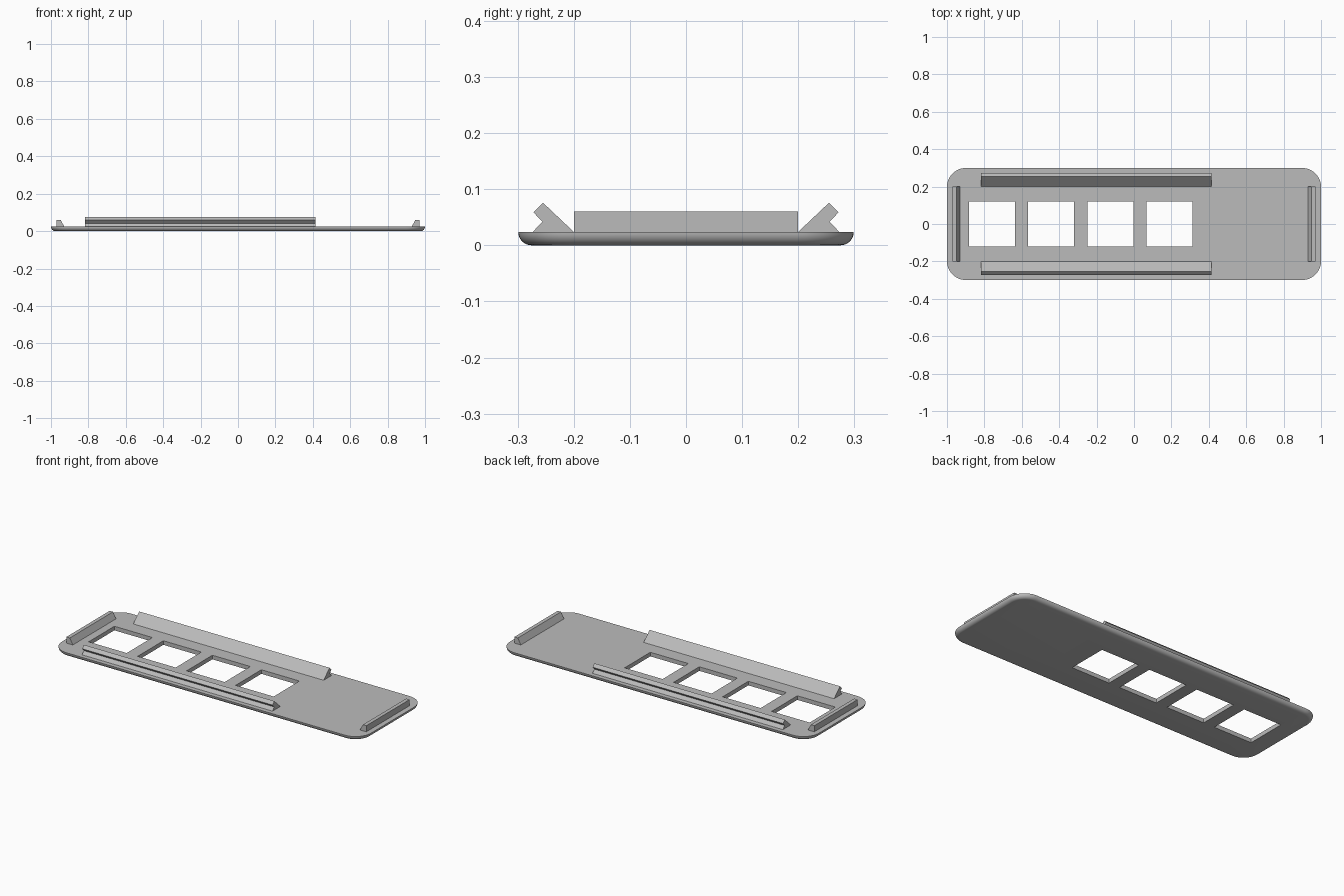
import bpy, bmesh
from math import sin, cos, pi, radians

if "Cube" in bpy.data.objects:
    bpy.data.objects.remove(bpy.data.objects["Cube"])

grey = bpy.data.materials.new("plain grey")
grey.use_nodes = True
grey.diffuse_color = (0.5, 0.5, 0.5, 1)
grey.node_tree.nodes["Principled BSDF"].inputs["Base Color"].default_value = (0.5, 0.5, 0.5, 1)

HALF_X, HALF_Y, THICK, CORNER = 1.0, 0.299, 0.024, 0.1


def loft(name, rings):
    """Closed solid through a list of matching point rings."""
    bm = bmesh.new()
    loops = [[bm.verts.new(p) for p in ring] for ring in rings]
    n = len(loops[0])
    for a, b in zip(loops, loops[1:]):
        for i in range(n):
            j = (i + 1) % n
            bm.faces.new((a[i], a[j], b[j], b[i]))
    bm.faces.new(loops[0])
    bm.faces.new(loops[-1])
    bmesh.ops.recalc_face_normals(bm, faces=bm.faces)
    mesh = bpy.data.meshes.new(name)
    bm.to_mesh(mesh)
    bm.free()
    mesh.materials.append(grey)
    obj = bpy.data.objects.new(name, mesh)
    bpy.context.collection.objects.link(obj)
    return obj


def outline(inset, z, steps=12):
    """Rounded rectangle, pulled in by inset."""
    r = CORNER - inset
    ring = []
    for k, (sx, sy) in enumerate(((1, 1), (-1, 1), (-1, -1), (1, -1))):
        for s in range(steps + 1):
            a = (k + s / steps) * pi / 2
            ring.append((sx * (HALF_X - CORNER) + r * cos(a),
                         sy * (HALF_Y - CORNER) + r * sin(a), z))
    return ring


# Base plate with a rounded lower edge
angles = [i / 8 * pi / 2 for i in range(9)]
plate = loft("base_plate", [outline(THICK * (1 - sin(a)), THICK * (1 - cos(a))) for a in angles])

# Four square windows through the plate
for i in range(4):
    x, w, h = -0.76 + 0.317 * i, 0.123, 0.119
    square = [(x - w, -h), (x + w, -h), (x + w, h), (x - w, h)]
    cutter = loft("window_cutter", [[(*p, z) for p in square] for z in (-0.1, 0.1)])
    cutter.hide_render = True
    cut = plate.modifiers.new("window", "BOOLEAN")
    cut.operation, cut.solver, cut.object = "DIFFERENCE", "EXACT", cutter
    bpy.context.view_layer.objects.active = plate
    bpy.ops.object.modifier_apply(modifier=cut.name)
    bpy.data.objects.remove(cutter)

bpy.ops.object.select_all(action="DESELECT")
plate.select_set(True)
bpy.context.view_layer.objects.active = plate
bpy.ops.object.shade_smooth_by_angle(angle=radians(30))

# Notched, outward-leaning long rails
rail = [(0.2, THICK), (0.255, 0.076), (0.272, 0.059), (0.256, 0.042), (0.273, THICK)]
for name, s in (("front_rail", -1), ("back_rail", 1)):
    loft(name, [[(x, s * y, z) for y, z in rail] for x in (-0.818, 0.414)])

# Short end stops with a sloping inner face
stop = [(0.929, THICK), (0.948, 0.06), (0.97, 0.06), (0.97, THICK)]
for name, s in (("right_end_stop", -1), ("left_end_stop", 1)):
    loft(name, [[(s * x, y, z) for x, z in stop] for y in (-0.2, 0.2)])
